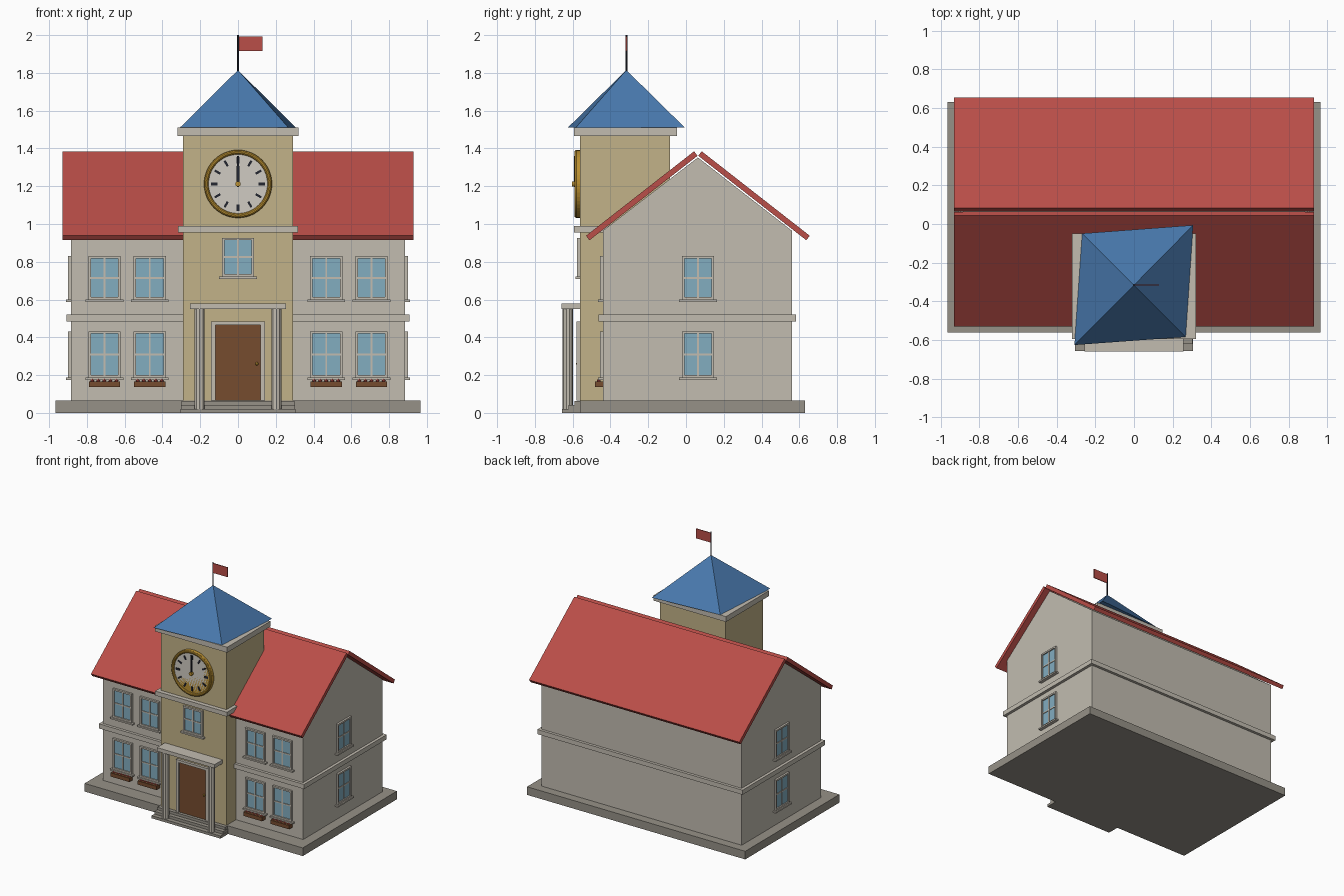
import bpy, bmesh, math
from mathutils import Matrix, Vector

cube = bpy.data.objects.get("Cube")
if cube:
    bpy.data.objects.remove(cube, do_unlink=True)


def material(name, r, g, b):
    lin = [(c / 255 / 12.92 if c < 11 else ((c / 255 + 0.055) / 1.055) ** 2.4) for c in (r, g, b)]
    m = bpy.data.materials.new(name)
    m.use_nodes = True
    m.diffuse_color = (*lin, 1)
    bsdf = next(n for n in m.node_tree.nodes if n.type == 'BSDF_PRINCIPLED')
    bsdf.inputs["Base Color"].default_value = (*lin, 1)
    return m


STONE = material("pale stone", 194, 188, 176)
SAND = material("sand plaster", 194, 178, 136)
BASE = material("grey stone", 150, 145, 135)
RED = material("roof red", 186, 78, 72)
BLUE = material("spire blue", 72, 120, 172)
WOOD = material("brown wood", 118, 76, 47)
GLASS = material("window glass", 130, 173, 192)
GOLD = material("gold", 186, 144, 50)
DARK = material("dark metal", 36, 38, 48)
FACE = material("clock cream", 208, 203, 194)


def finish(name, bm, mat, at=Matrix()):
    bmesh.ops.recalc_face_normals(bm, faces=bm.faces)
    me = bpy.data.meshes.new(name)
    bm.to_mesh(me)
    bm.free()
    me.materials.append(mat)
    ob = bpy.data.objects.new(name, me)
    ob.matrix_world = at
    bpy.context.scene.collection.objects.link(ob)
    return ob


def boxes(name, mat, *extents, at=Matrix()):
    """One object from boxes given as (x0, x1, y0, y1, z0, z1)."""
    bm = bmesh.new()
    for x0, x1, y0, y1, z0, z1 in extents:
        m = Matrix.Translation(((x0 + x1) / 2, (y0 + y1) / 2, (z0 + z1) / 2)) \
            @ Matrix.Diagonal((x1 - x0, y1 - y0, z1 - z0, 1))
        bmesh.ops.create_cube(bm, size=1, matrix=m)
    return finish(name, bm, mat, at)


def prism(name, mat, profile, half):
    """Extrude a (y, z) profile along x from -half to half."""
    bm = bmesh.new()
    f = bm.faces.new([bm.verts.new((-half, y, z)) for y, z in profile])
    new = bmesh.ops.extrude_face_region(bm, geom=[f])["geom"]
    bmesh.ops.translate(bm, vec=(2 * half, 0, 0),
                        verts=[v for v in new if isinstance(v, bmesh.types.BMVert)])
    return finish(name, bm, mat)


def cylinder(name, mat, radius, depth, sides, at):
    bm = bmesh.new()
    bmesh.ops.create_cone(bm, cap_ends=True, segments=sides, radius1=radius,
                          radius2=radius, depth=depth)
    return finish(name, bm, mat, at)


def window(name, at, hgt):
    """Framed window facing local -y, its bottom centre at the origin."""
    w, t = 0.085, 0.013
    boxes(name + "_glass", GLASS, (-w + .005, w - .005, -.006, .005, .005, hgt - .005), at=at)
    boxes(name + "_frame", STONE,
          (-w, -w + t, -.016, .005, 0, hgt), (w - t, w, -.016, .005, 0, hgt),
          (-w + t, w - t, -.016, .005, hgt - t, hgt), (-w + t, w - t, -.016, .005, 0, t),
          (-.005, .005, -.011, .005, t, hgt - t),
          (-w + t, w - t, -.0105, .005, hgt / 2 - .005, hgt / 2 + .005), at=at)
    boxes(name + "_sill", STONE, (-.1, .1, -.026, .005, -.012, 0), at=at)


def flower_box(name, at):
    boxes(name, WOOD, (-.083, .083, -.042, 0, 0, .03), at=at)
    bm = bmesh.new()
    for i in range(5):
        bmesh.ops.create_icosphere(bm, subdivisions=1, radius=.011,
                                   matrix=Matrix.Translation((-.064 + .032 * i, -.021, .034)))
    finish(name + "_flowers", bm, RED, at)


T = Matrix.Translation
RIDGE = 0.063

# Main block
boxes("plinth", BASE, (-.965, .965, -.56, .63, 0, .065))
boxes("main_walls", STONE, (-.885, .885, -.44, .56, .06, .93))
boxes("floor_band", STONE, (-.908, .908, -.462, .582, .483, .52))
prism("gable", STONE, [(-.44, .93), (.56, .93), (.56, .965), (RIDGE, 1.352), (-.44, .965)], .885)

# Roof slabs, mirrored about the ridge
for side, label in ((-1, "front"), (1, "back")):
    prism(label + "_roof", RED, [(RIDGE + side * d, z) for d, z in
          ((.002, 1.361), (.02, 1.385), (.592, .938), (.574, .914))], .93)

# Tower
boxes("tower", SAND, (-.29, .29, -.56, -.085, .06, 1.47))
boxes("tower_band", STONE, (-.318, .318, -.594, -.05, .955, .99))
boxes("tower_cornice", STONE, (-.32, .32, -.594, -.048, 1.467, 1.51))

# Slightly skewed pyramid spire
bm = bmesh.new()
ring = [bm.verts.new((x, y - .316, 1.51)) for x, y in
        ((.306, .31), (-.268, .267), (-.308, -.31), (.267, -.268))]
tip = bm.verts.new((0, -.316, 1.815))
bm.faces.new(ring)
for i in range(4):
    bm.faces.new((ring[i], ring[(i + 1) % 4], tip))
finish("spire", bm, BLUE)

# Flag
cylinder("flagpole", DARK, .005, .21, 8, T((0, -.316, 1.895)))
boxes("flag", RED, (.004, .13, -.319, -.313, 1.915, 1.992))

# Entrance
boxes("steps", BASE, (-.305, .305, -.657, -.5, 0, .021),
      (-.303, .303, -.622, -.5, .021, .043), (-.3, .3, -.59, -.5, .043, .064))
boxes("canopy", STONE, (-.255, .255, -.66, -.55, .55, .58))
for x, label in ((-.203, "right"), (.203, "left")):
    cylinder(label + "_column", STONE, .028, .53, 10, T((x, -.625, .285)))
boxes("door", WOOD, (-.12, .12, -.568, -.55, .065, .465))
boxes("door_frame", STONE, (-.142, -.12, -.58, -.55, .065, .485),
      (.12, .142, -.58, -.55, .065, .485), (-.12, .12, -.58, -.55, .465, .485))
bm = bmesh.new()
bmesh.ops.create_icosphere(bm, subdivisions=2, radius=.009)
finish("door_knob", bm, GOLD, T((.1, -.573, .26)))

# Windows and flower boxes
for i, x in enumerate((-.707, -.467, .467, .707)):
    window(f"front_upper_window_{i}", T((x, -.44, .6)), .23)
    window(f"front_lower_window_{i}", T((x, -.44, .187)), .245)
    flower_box(f"flower_box_{i}", T((x, -.44, .137)))
for side, label in ((-1, "right"), (1, "left")):
    turn = Matrix.Rotation(side * math.pi / 2, 4, 'Z')
    window(label + "_upper_window", T((side * .885, RIDGE, .6)) @ turn, .23)
    window(label + "_lower_window", T((side * .885, RIDGE, .187)) @ turn, .245)
window("tower_window", T((0, -.56, .722)), .205)

# Clock
centre = Vector((0, -.56, 1.212))
tilt = Matrix.Rotation(math.pi / 2, 4, 'X')
face = cylinder("clock_face", FACE, .17, .03, 48, T(centre + Vector((0, -.005, 0))) @ tilt)
bpy.ops.mesh.primitive_torus_add(location=centre + Vector((0, -.02, 0)), rotation=(math.pi / 2, 0, 0),
                                 major_radius=.168, minor_radius=.012,
                                 major_segments=48, minor_segments=10)
rim = bpy.context.object
rim.name = "clock_rim"
rim.data.materials.append(GOLD)
bpy.ops.object.shade_smooth_by_angle()
cylinder("clock_rim_backing", GOLD, .179, .025, 48, T(centre + Vector((0, -.0075, 0))) @ tilt)
for i in range(12):
    spin = Matrix.Rotation(i * math.pi / 6, 4, 'Y')
    w = .008 if i % 3 == 0 else .006
    boxes(f"hour_mark_{i}", DARK, (-w, w, -.025, -.019, .108, .142), at=T(centre) @ spin)
boxes("hour_hand", DARK, (-.009, .009, -.03, -.025, -.01, .095), at=T(centre))
boxes("minute_hand", DARK, (-.006, .006, -.034, -.03, -.015, .148), at=T(centre))
cylinder("clock_hub", GOLD, .014, .025, 16, T(centre + Vector((0, -.03, 0))) @ tilt)
